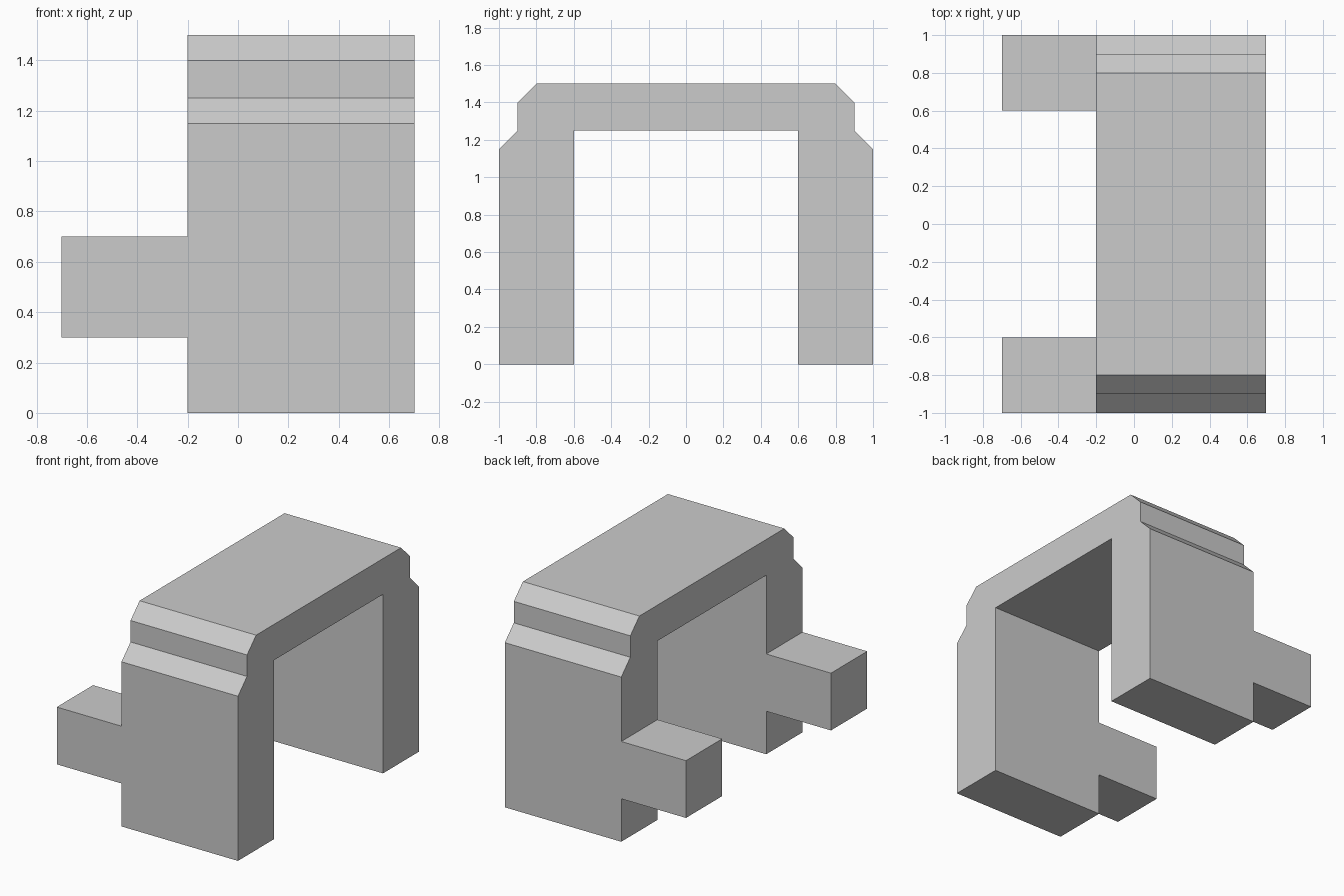
import bpy
import bmesh
import math

cube = bpy.data.objects.get("Cube")
if cube:
    bpy.data.objects.remove(cube, do_unlink=True)

grey = bpy.data.materials.new("plain grey")
grey.use_nodes = True
colour = (0.6, 0.6, 0.6, 1)
grey.diffuse_color = colour
grey.node_tree.nodes["Principled BSDF"].inputs["Base Color"].default_value = colour


def extrude_profile(name, profile, x0, x1):
    """Extrude a (y, z) outline along x into a closed solid."""
    bm = bmesh.new()
    face = bm.faces.new([bm.verts.new((x0, y, z)) for y, z in profile])
    result = bmesh.ops.extrude_face_region(bm, geom=[face])
    verts = [v for v in result["geom"] if isinstance(v, bmesh.types.BMVert)]
    bmesh.ops.translate(bm, verts=verts, vec=(x1 - x0, 0, 0))
    bmesh.ops.recalc_face_normals(bm, faces=bm.faces)
    mesh = bpy.data.meshes.new(name)
    bm.to_mesh(mesh)
    bm.free()
    mesh.materials.append(grey)
    obj = bpy.data.objects.new(name, mesh)
    bpy.context.collection.objects.link(obj)
    return obj


# Arch: half outline from inner foot to top, mirrored across y
half = [(0.6, 1.25), (0.6, 0), (1, 0), (1, 1.15), (0.9, 1.25), (0.9, 1.4), (0.8, 1.5)]
outline = half + [(-y, z) for y, z in reversed(half)]
arch = extrude_profile("arch_with_prongs", outline, -0.2, 0.7)

# Prongs: one on each leg, joined into the arch as a single solid
for side in (-1, 1):
    section = [(side * y, z) for y, z in ((0.6, 0.3), (1, 0.3), (1, 0.7), (0.6, 0.7))]
    prong = extrude_profile("prong_helper", section, -0.7, -0.2)
    prong.hide_render = True
    union = arch.modifiers.new("join prong", "BOOLEAN")
    union.operation = "UNION"
    union.solver = "EXACT"
    union.object = prong
    with bpy.context.temp_override(object=arch, active_object=arch, selected_objects=[arch]):
        bpy.ops.object.modifier_apply(modifier=union.name)
    bpy.data.objects.remove(prong, do_unlink=True)

# Merge the coplanar seams left by the joins
bm = bmesh.new()
bm.from_mesh(arch.data)
bmesh.ops.dissolve_limit(bm, angle_limit=math.radians(1), verts=bm.verts, edges=bm.edges)
bm.to_mesh(arch.data)
bm.free()
